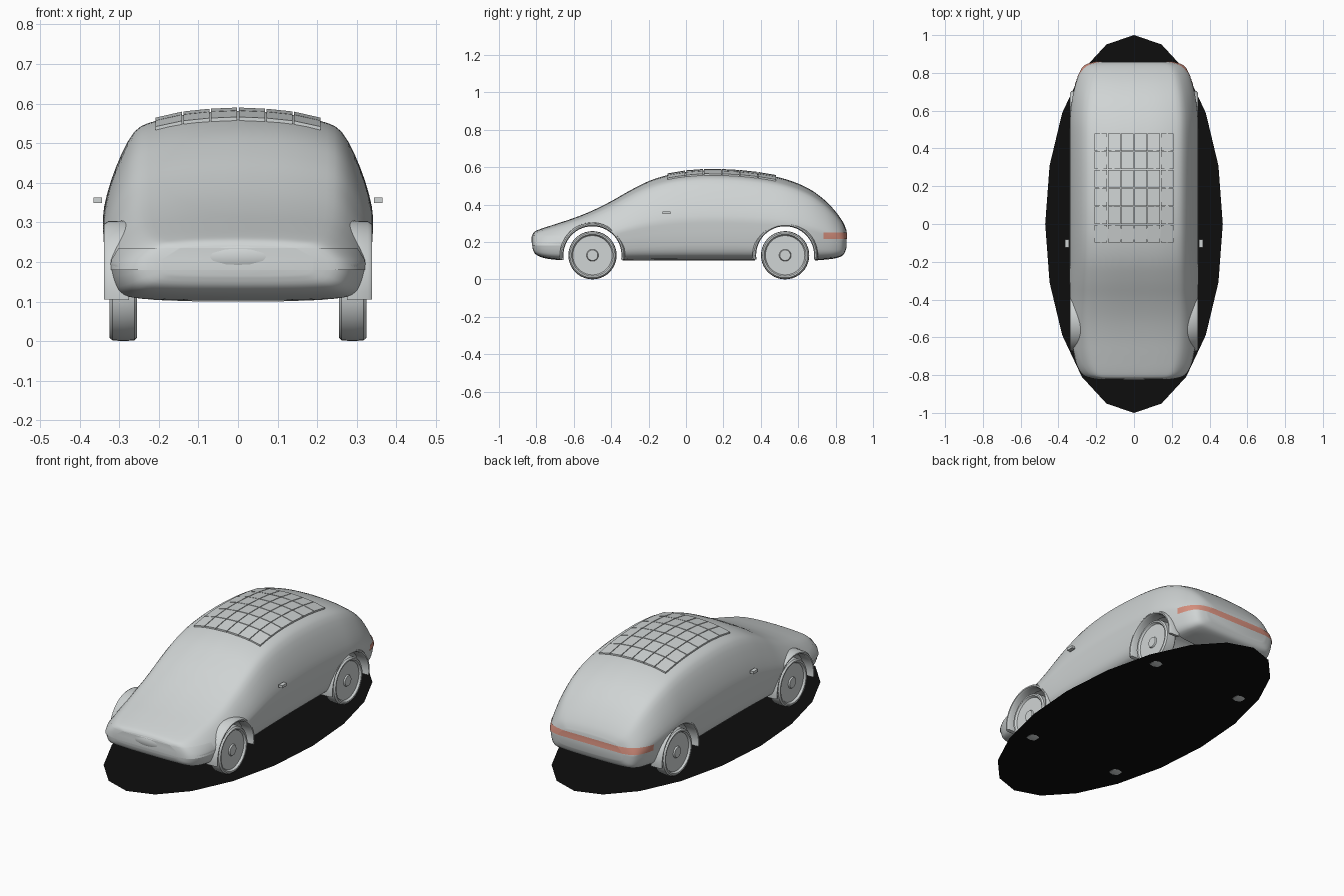
import bpy, bmesh, math

if "Cube" in bpy.data.objects:
    bpy.data.objects.remove(bpy.data.objects["Cube"])


def material(name, rgb):
    m = bpy.data.materials.new(name)
    m.diffuse_color = (*rgb, 1)
    m.use_nodes = True
    m.node_tree.nodes["Principled BSDF"].inputs["Base Color"].default_value = m.diffuse_color
    return m


SILVER = material("silver", (0.63, 0.66, 0.66))
BLACK = material("ground black", (0.004, 0.004, 0.004))
RED = material("tail light red", (0.68, 0.28, 0.21))


def make(name, verts, faces, mat, smooth=True):
    bm = bmesh.new()
    vs = [bm.verts.new(v) for v in verts]
    for f in faces:
        bm.faces.new([vs[i] for i in f])
    bmesh.ops.recalc_face_normals(bm, faces=bm.faces[:])
    me = bpy.data.meshes.new(name)
    bm.to_mesh(me)
    bm.free()
    ob = bpy.data.objects.new(name, me)
    bpy.context.collection.objects.link(ob)
    me.materials.append(mat)
    if smooth:
        shade(ob)
    return ob


def select(ob):
    bpy.ops.object.select_all(action='DESELECT')
    ob.select_set(True)
    bpy.context.view_layer.objects.active = ob


def shade(ob):
    select(ob)
    bpy.ops.object.shade_smooth_by_angle(angle=math.radians(35))


def spline(pts, n):
    """Smooth curve through a list of tuples."""
    out = []
    for i in range(len(pts) - 1):
        a, b = pts[max(i - 1, 0)], pts[i]
        c, d = pts[i + 1], pts[min(i + 2, len(pts) - 1)]
        for k in range(n):
            t = k / n
            out.append(tuple(0.5 * (2*q + (r - p)*t + (2*p - 5*q + 4*r - s)*t*t
                                    + (3*q - p - 3*r + s)*t**3)
                             for p, q, r, s in zip(a, b, c, d)))
    return out + [pts[-1]]


def lerp_at(pts, key, value):
    """Linear lookup of a tuple in a list sorted by one entry."""
    for a, b in zip(pts, pts[1:]):
        if a[key] <= value <= b[key] and b[key] > a[key]:
            t = (value - a[key]) / (b[key] - a[key])
            return tuple(p + (q - p) * t for p, q in zip(a, b))
    return pts[0] if value < pts[0][key] else pts[-1]


# Body stations: y, half width, bottom, top
STATIONS = spline([
    (-.82, .19, .165, .242), (-.807, .25, .137, .257), (-.77, .287, .117, .272),
    (-.70, .312, .105, .295), (-.6, .328, .1, .328), (-.5, .335, .1, .368),
    (-.4, .336, .1, .418), (-.3, .338, .1, .475), (-.2, .338, .1, .525),
    (-.1, .338, .1, .557), (0, .338, .1, .574), (.13, .338, .1, .582),
    (.3, .338, .1, .575), (.45, .338, .1, .555), (.56, .336, .1, .527),
    (.66, .325, .1, .483), (.74, .307, .105, .425), (.80, .285, .113, .362),
    (.84, .255, .13, .305), (.857, .2, .165, .265)], 4)
# Half section: fraction of width, fraction of height
SECTION = spline([(0, 0), (.5, .006), (.82, .035), (.93, .1), (.975, .22), (1, .38),
                  (1, .5), (.915, .7), (.775, .89), (.6, .95), (.33, .987), (0, 1)], 3)


def half_section(y):
    _, w, zb, zt = lerp_at(STATIONS, 0, y)
    return [(u * w, zb + v * (zt - zb)) for u, v in SECTION]


def roof_z(x, y):
    upper = [p for p in half_section(y)[21:]][::-1]
    return lerp_at(upper, 0, abs(x))[1]


def side_x(y, z):
    return lerp_at(half_section(y), 1, z)[0]


# Body shell lofted along y
verts, faces = [], []
for st in STATIONS:
    h = half_section(st[0])
    ring = h + [(-x, z) for x, z in h[-2:0:-1]]
    verts += [(x, st[0], z) for x, z in ring]
n, m = len(ring), len(STATIONS)
for j in range(m - 1):
    for i in range(n):
        k = (i + 1) % n
        faces.append((j*n + i, j*n + k, (j + 1)*n + k, (j + 1)*n + i))
faces += [tuple(range(n)), tuple(range((m - 1)*n, m*n))]
body = make("body", verts, faces, SILVER, False)

# Wheel openings cut through the lower body
AXLES = {"front": -.5, "rear": .53}
HUB_Z = .129
for y in AXLES.values():
    bpy.ops.mesh.primitive_cylinder_add(vertices=48, radius=.163, depth=1.2,
                                        location=(0, y, HUB_Z), rotation=(0, math.pi/2, 0))
    cutter = bpy.context.object
    cutter.hide_render = True
    mod = body.modifiers.new("opening", 'BOOLEAN')
    mod.operation, mod.object, mod.solver = 'DIFFERENCE', cutter, 'EXACT'
    select(body)
    bpy.ops.object.modifier_apply(modifier=mod.name)
    bpy.data.objects.remove(cutter)
shade(body)


def lathe(name, profile, y, side, a0, a1, seg, mat):
    """Turn (radius, x) points about a sideways axle; partial turns are closed loops."""
    full = a1 - a0 >= 359.9
    count = seg if full else seg + 1
    p = len(profile)
    vs, fs = [], []
    for i in range(count):
        a = math.radians(a0 + (a1 - a0) * i / seg)
        vs += [(side*x, y + r*math.cos(a), HUB_Z + r*math.sin(a)) for r, x in profile]
    for i in range(seg):
        j = (i + 1) % count
        for k in range(p - 1 if full else p):
            l = (k + 1) % p
            fs.append((i*p + k, i*p + l, j*p + l, j*p + k))
    if full:
        fs += [tuple(i*p for i in range(seg)), tuple(i*p + p - 1 for i in range(seg))]
    else:
        fs += [tuple(range(p)), tuple(range((count - 1)*p, count*p))]
    return make(name, vs, fs, mat)


# Wheels, arch flares and mirrors on both sides
WHEEL = [(.015, .32), (.028, .32), (.032, .313), (.105, .313), (.112, .324), (.12, .325),
         (.127, .317), (.129, .29), (.127, .262), (.12, .255), (.02, .255)]
FLARE = [(.155, .275), (.155, .328), (.16, .337), (.167, .338), (.174, .328), (.176, .275)]
for side, word in ((-1, "left"), (1, "right")):
    for end, y in AXLES.items():
        lathe(f"{end}_{word}_wheel", WHEEL, y, side, 0, 360, 40, SILVER)
        lathe(f"{end}_{word}_arch_flare", FLARE, y, side, -8, 188, 28, SILVER)
    bpy.ops.mesh.primitive_cube_add(size=1, location=(side*.354, -.104, .356))
    mirror = bpy.context.object
    mirror.name = f"{word}_mirror"
    mirror.scale = (.022, .042, .015)
    mirror.data.materials.append(SILVER)

# Roof tiles following the roof curve
verts, faces = [], []
COLS, ROWS, GAP = 6, 6, .002
for c in range(COLS):
    for r in range(ROWS):
        x0, y0 = -.21 + .07*c, -.1 + .097*r
        base = len(verts)
        for lift in (-.004, .009):
            for dx, dy in ((GAP, GAP), (.07 - GAP, GAP), (.07 - GAP, .097 - GAP), (GAP, .097 - GAP)):
                x, y = x0 + dx, y0 + dy
                verts.append((x, y, roof_z(x, y) + lift))
        for f in ((0, 1, 2, 3), (4, 5, 6, 7), (0, 1, 5, 4), (1, 2, 6, 5), (2, 3, 7, 6), (3, 0, 4, 7)):
            faces.append(tuple(base + i for i in f))
make("roof_tiles", verts, faces, SILVER, False)


def strip(name, y_in, y_out, z0, z1, mat):
    """Thin band wrapped around one end of the body."""
    steps, push = 16, math.copysign(.003, y_out)
    ys = [y_in + (y_out - y_in) * math.sin(i/steps*math.pi/2) for i in range(steps + 1)]
    vs = []
    for sgn, seq in ((1, ys), (-1, ys[::-1])):
        for y in seq:
            t = (y - y_in) / (y_out - y_in)
            vs += [(sgn*(side_x(y, z) + .003), y + push*t, z) for z in (z0, (z0 + z1)/2, z1)]
    fs = []
    for i in range(len(vs)//3 - 1):
        for k in (0, 1):
            fs.append((3*i + k, 3*i + k + 1, 3*i + k + 4, 3*i + k + 3))
    make(name, vs, fs, mat)


strip("tail_light_strip", .735, .857, .215, .25, RED)
strip("front_light_strip", -.67, -.82, .18, .235, SILVER)

# Oval nose panel
bpy.ops.mesh.primitive_uv_sphere_add(segments=32, ring_count=16, location=(0, -.785, .213))
nose = bpy.context.object
nose.name = "nose_panel"
nose.scale = (.17, .042, .049)
nose.data.materials.append(SILVER)
shade(nose)

# Oval ground plate
SIDES = 20
ring = [(.47*math.sin(2*math.pi*i/SIDES), math.cos(2*math.pi*i/SIDES), .004) for i in range(SIDES)]
make("ground_plate", ring, [tuple(range(SIDES))], BLACK, False)
